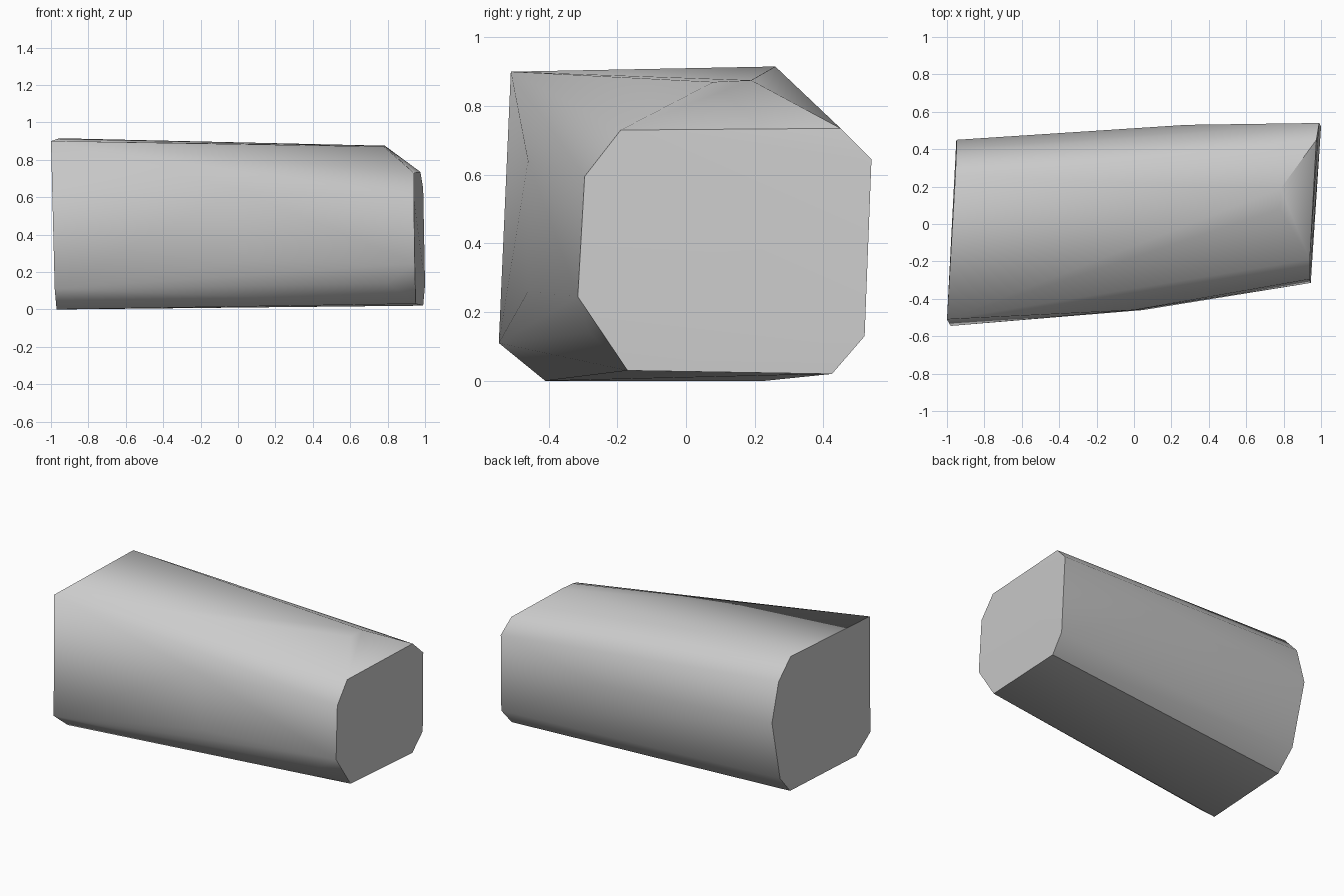
import bpy
import bmesh
import math

# Remove the default object
default_cube = bpy.data.objects.get("Cube")
if default_cube:
    bpy.data.objects.remove(default_cube, do_unlink=True)


def make_material(name, colour):
    """Flat material shown alike in the viewport and in a render."""
    material = bpy.data.materials.new(name)
    material.use_nodes = True
    material.diffuse_color = colour
    shader = material.node_tree.nodes["Principled BSDF"]
    shader.inputs["Base Color"].default_value = colour
    return material


def make_hull(name, corners, material, smooth_angle):
    """Wrap a tight convex skin around the section corners."""
    mesh = bpy.data.meshes.new(name)
    bm = bmesh.new()
    for corner in corners:
        bm.verts.new(corner)
    result = bmesh.ops.convex_hull(bm, input=bm.verts[:])
    unused = [g for g in result["geom_interior"] + result["geom_unused"]
              if isinstance(g, bmesh.types.BMVert)]
    bmesh.ops.delete(bm, geom=list(set(unused)), context="VERTS")
    # Merge the nearly flat end caps into single polygons
    bmesh.ops.dissolve_limit(bm, angle_limit=math.radians(2),
                             verts=bm.verts[:], edges=bm.edges[:])
    bmesh.ops.recalc_face_normals(bm, faces=bm.faces[:])
    bm.to_mesh(mesh)
    bm.free()
    mesh.materials.append(material)

    block = bpy.data.objects.new(name, mesh)
    bpy.context.collection.objects.link(block)
    bpy.ops.object.select_all(action="DESELECT")
    block.select_set(True)
    bpy.context.view_layer.objects.active = block
    bpy.ops.object.shade_smooth_by_angle(angle=math.radians(smooth_angle))
    return block


# Large end cap, square at the front and rounded at the back
large_end = [
    (-1, -.51, .9), (-.98, -.545, .11), (-.97, -.41, 0), (-.93, .23, 0),
    (-.94, .35, .13), (-.95, .45, .54), (-.95, .38, .79), (-.955, .26, .915),
]

# Gentle bulge along the middle of the body
middle = [
    (.05, -.46, .26), (0, -.46, .64), (.05, -.2, .855), (.28, .53, .5),
]

# Small end cap with chamfered corners
small_end = [
    (.94, -.19, .73), (.975, .45, .735), (.99, .54, .645), (1, .52, .13),
    (.99, .425, .02), (.95, -.17, .03), (.945, -.315, .245), (.94, -.295, .595),
]

# Sloping cut above the small end, and its lower front corner
slope = [(.785, .19, .875), (.78, .08, .87), (.8, -.28, .14)]

stone_grey = make_material("stone grey", (.6, .6, .6, 1))
make_hull("tapered_block", large_end + middle + small_end + slope, stone_grey, 40)
